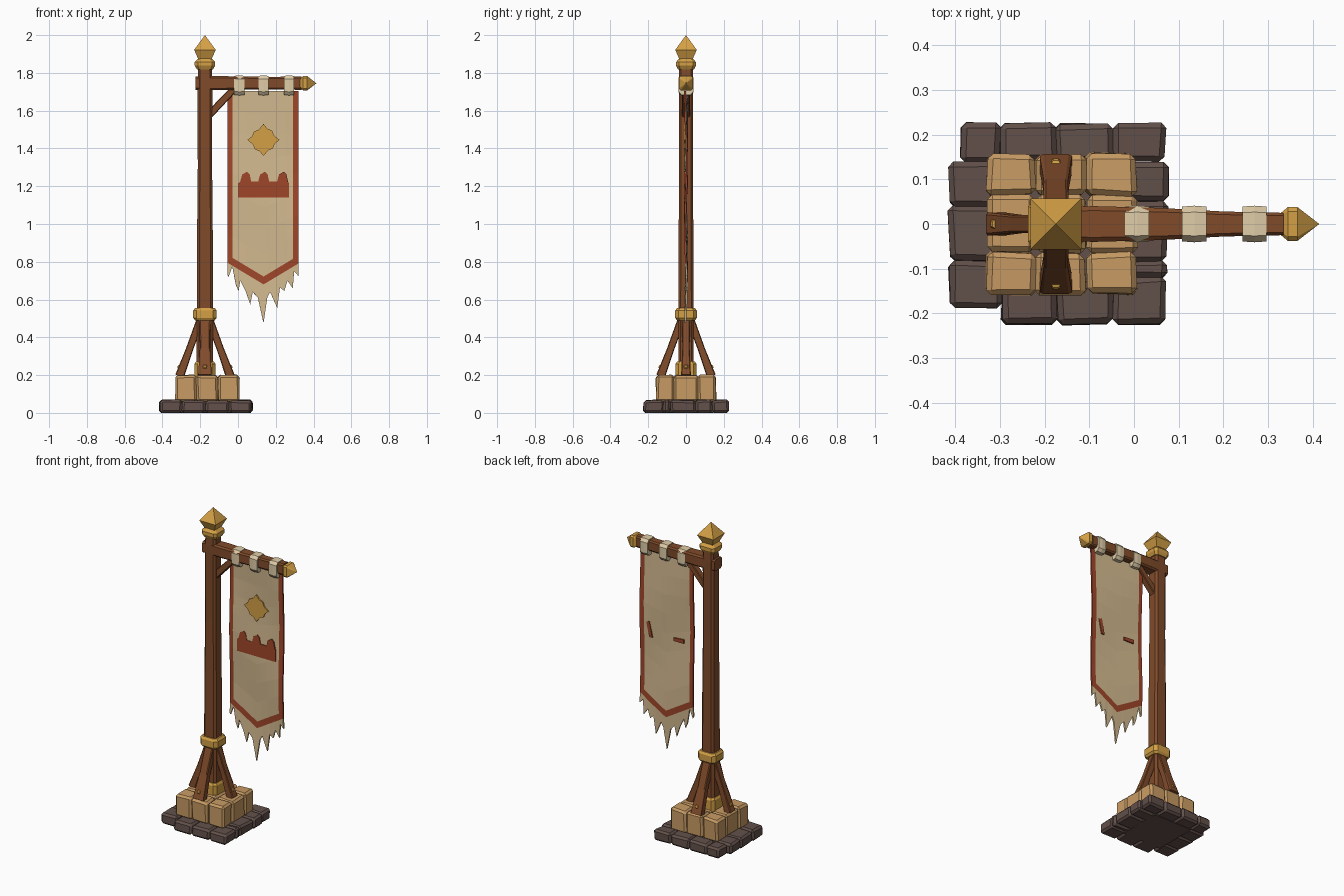
import bpy, bmesh, math, random
from mathutils import Vector

random.seed(4)
if "Cube" in bpy.data.objects:
    bpy.data.objects.remove(bpy.data.objects["Cube"])


def material(name, srgb):
    lin = [((c / 255 + 0.055) / 1.055) ** 2.4 for c in srgb] + [1]
    m = bpy.data.materials.new(name)
    m.use_nodes = True
    m.diffuse_color = lin
    m.node_tree.nodes["Principled BSDF"].inputs["Base Color"].default_value = lin
    return m


WOOD = material("brown wood", (128, 75, 42))
GOLD = material("gold", (212, 160, 70))
SAND = material("sandstone", (200, 155, 100))
SLATE = material("dark stone", (98, 80, 74))
CLOTH = material("cream cloth", (212, 186, 144))
WRAP = material("pale wrap", (224, 205, 168))
RED = material("rust red", (160, 70, 42))


def finish(name, bm, *mats):
    bmesh.ops.recalc_face_normals(bm, faces=bm.faces)
    me = bpy.data.meshes.new(name)
    bm.to_mesh(me)
    bm.free()
    ob = bpy.data.objects.new(name, me)
    bpy.context.collection.objects.link(ob)
    for m in mats:
        me.materials.append(m)
    return ob


def loft(name, mat, origin, axis, side, rings, chamfer=0.3):
    """Chamfered square section swept along axis; rings are (distance, half side, half across)."""
    bm = bmesh.new()
    o, w, u = Vector(origin), Vector(axis).normalized(), Vector(side)
    v = w.cross(u)
    k = 1 - chamfer
    shape = [(1, k), (k, 1), (-k, 1), (-1, k), (-1, -k), (-k, -1), (k, -1), (1, -k)]
    if chamfer == 0:
        shape = shape[::2]
        shape = [(1, 1), (-1, 1), (-1, -1), (1, -1)]
    loops = [[bm.verts.new(o + w * t + u * a * p + v * b * q) for p, q in shape]
             for t, a, b in rings]
    n = len(shape)
    for r, s in zip(loops, loops[1:]):
        for i in range(n):
            bm.faces.new((r[i], r[(i + 1) % n], s[(i + 1) % n], s[i]))
    bm.faces.new(loops[0])
    bm.faces.new(loops[-1])
    bmesh.ops.remove_doubles(bm, verts=bm.verts, dist=0.0005)
    return finish(name, bm, mat)


def block(name, mat, x0, x1, y0, y1, z0, z1, bevel=0.012, jitter=0.004):
    bm = bmesh.new()
    bmesh.ops.create_cube(bm, size=1)
    for v in bm.verts:
        c = v.co
        top = c.z > 0
        v.co = ((x1 if c.x > 0 else x0) + random.uniform(-jitter, jitter),
                (y1 if c.y > 0 else y0) + random.uniform(-jitter, jitter),
                z1 + random.uniform(-jitter, jitter) if top else z0)
    bmesh.ops.bevel(bm, geom=bm.edges[:], offset=bevel, segments=1, affect='EDGES')
    return finish(name, bm, mat)


X, Y, Z = (1, 0, 0), (0, 1, 0), (0, 0, 1)
PX = -0.175

# Dark paving slabs around the edge, with a core under the plinth
rows = {"back": (0.14, 0.225, (-0.388, -0.30, -0.175, -0.045, 0.07)),
        "front": (-0.225, -0.12, (-0.297, -0.172, -0.045, 0.072))}
for label, (y0, y1, xs) in rows.items():
    for i, (a, b) in enumerate(zip(xs, xs[1:])):
        block(f"{label}_slab_{i}", SLATE, a, b, y0, y1, 0, 0.068)
columns = {"right": (-0.415, -0.297, (-0.19, -0.083, 0.038, 0.138)),
           "left": (-0.045, 0.075, (-0.12, -0.083, 0.05, 0.14))}
for label, (x0, x1, ys) in columns.items():
    for i, (a, b) in enumerate(zip(ys, ys[1:])):
        block(f"{label}_slab_{i}", SLATE, x0, x1, a, b, 0, 0.068)
block("slab_core", SLATE, -0.31, -0.03, -0.14, 0.15, 0, 0.06, 0.005, 0)

# Sandstone plinth, three by three
xs, ys = (-0.33, -0.222, -0.108, 0.006), (-0.158, -0.064, 0.064, 0.158)
for i in range(3):
    for j in range(3):
        block(f"plinth_block_{i}_{j}", SAND, xs[i], xs[i + 1], ys[j], ys[j + 1], 0.06, 0.2)

# Post and its gold fittings
loft("post", WOOD, (PX, 0, 0), Z, X,
     [(0.18, 0.044, 0.041), (0.9, 0.042, 0.039), (1.3, 0.038, 0.037),
      (1.76, 0.039, 0.038), (1.84, 0.035, 0.035)])
loft("post_collar", GOLD, (PX, 0, 0), Z, X,
     [(0.49, 0.052, 0.048), (0.503, 0.062, 0.057), (0.542, 0.062, 0.057), (0.555, 0.052, 0.048)])
loft("post_foot_ring", GOLD, (PX, 0, 0), Z, X,
     [(0.19, 0.055, 0.055), (0.26, 0.055, 0.055), (0.272, 0.047, 0.047)])
loft("finial_ring", GOLD, (PX, 0, 0), Z, X,
     [(1.818, 0.042, 0.042), (1.838, 0.054, 0.052), (1.858, 0.054, 0.052), (1.876, 0.036, 0.036)])
loft("finial", GOLD, (PX, 0, 0), Z, X,
     [(1.87, 0.034, 0.034), (1.922, 0.057, 0.057), (2.0, 0, 0)], 0)

# Four splayed struts with gold studs at their feet
for i, name in enumerate(("left", "back", "right", "front")):
    d = Vector((round(math.cos(i * math.pi / 2)), round(math.sin(i * math.pi / 2)), 0))
    side = Vector((-d.y, d.x, 0))
    wide = 0.026 if i % 2 == 0 else 0.036
    foot = Vector((PX, 0, 0.195)) + d * 0.134
    top = Vector((PX, 0, 0.5)) + d * 0.022
    loft(f"{name}_strut", WOOD, foot, top - foot, side,
         [(0, wide, 0.024), (0.15, wide * 0.75, 0.019), ((top - foot).length, wide * 0.8, 0.02)], 0.2)
    stud = foot + (top - foot) * 0.15 + d * 0.012
    loft(f"{name}_strut_stud", GOLD, stud, d + Vector((0, 0, 0.35)), side,
         [(0, 0.018, 0.018), (0.016, 0.006, 0.006)], 0)

# Cross arm, its brace and its pointed end
loft("cross_arm", WOOD, (0, 0, 1.746), X, Y,
     [(-0.226, 0.036, 0.036), (-0.09, 0.04, 0.037), (0.06, 0.036, 0.034),
      (0.2, 0.028, 0.033), (0.335, 0.025, 0.036)], 0.25)
loft("arm_brace", WOOD, (-0.155, 0, 1.575), (1, 0, 1.05), Y,
     [(0, 0.02, 0.02), (0.2, 0.02, 0.018)], 0.2)
loft("arm_tip", GOLD, (0, 0, 1.745), X, Y,
     [(0.328, 0.024, 0.024), (0.345, 0.038, 0.038), (0.366, 0.038, 0.038), (0.415, 0, 0)], 0.25)

# Cloth wraps holding the banner
for i, x in enumerate((0.007, 0.135, 0.27)):
    loft(f"banner_wrap_{i}", WRAP, (x, 0, 1.734), X, Y,
         [(-0.027, 0.039, 0.05), (0, 0.041, 0.053), (0.027, 0.039, 0.05)], 0.35)

# Banner: red hem on both sides and along the pointed bottom, torn fringe below
LEFT, RIGHT, MID = -0.055, 0.32, 0.135


def wave(x, z):
    return 0.005 * math.sin(9 * z + 7 * x)


def hem(x):
    return 0.68 + 0.6 * abs(x - MID)


fringe = [(LEFT, 0.73), (-0.05, 0.72), (-0.03, 0.775), (-0.012, 0.68), (0.003, 0.645),
          (0.012, 0.70), (0.04, 0.645), (0.065, 0.575), (0.078, 0.64), (0.105, 0.61),
          (MID, 0.475), (0.155, 0.61), (0.17, 0.64), (0.208, 0.555), (0.222, 0.665),
          (0.245, 0.645), (0.262, 0.70), (0.29, 0.66), (0.297, 0.75), (RIGHT, 0.725)]
bm = bmesh.new()
cols = []
for x, low in fringe:
    inner = hem(x) + 0.042
    zs = [1.705 + (inner - 1.705) * i / 8 for i in range(9)] + [hem(x), low]
    cols.append([bm.verts.new((x, wave(x, z), z)) for z in zs])
for i, (a, b) in enumerate(zip(cols, cols[1:])):
    border = fringe[i + 1][0] <= -0.03 or fringe[i][0] >= 0.29
    for j in range(len(a) - 1):
        f = bm.faces.new((a[j], a[j + 1], b[j + 1], b[j]))
        f.material_index = 1 if j == 8 or (border and j < 8) else 0
banner = finish("banner", bm, CLOTH, RED)
mod = banner.modifiers.new("thickness", 'SOLIDIFY')
mod.thickness, mod.offset = 0.01, 0


def plate(name, mat, points, y, depth=0.008):
    bm = bmesh.new()
    f = bm.faces.new([bm.verts.new((x, y, z)) for x, z in points])
    new = bmesh.ops.extrude_face_region(bm, geom=[f])["geom"]
    for v in new:
        if isinstance(v, bmesh.types.BMVert):
            v.co.y += depth
    return finish(name, bm, mat)


# Painted emblems: notched diamond and a three-peaked crown
arm = [(0.085, 0), (0.055, 0.025), (0.045, 0.05), (0.02, 0.06)]
diamond = []
for q in range(4):
    c, s = round(math.cos(q * math.pi / 2)), round(math.sin(q * math.pi / 2))
    diamond += [(MID + c * a - s * b, 1.445 + s * a + c * b) for a, b in arm]
plate("diamond_emblem", GOLD, diamond, -0.0115)
crown = [(0.0, 1.14), (0.27, 1.14), (0.27, 1.215)]
for cx in (0.235, MID, 0.04):
    crown += [(cx + dx, z) for dx, z in
              ((0.03, 1.225), (0.022, 1.262), (0.008, 1.277), (-0.018, 1.262), (-0.028, 1.225))]
crown += [(0.0, 1.215)]
plate("crown_emblem", RED, crown, -0.0115)

# Stray paint patches on the back
plate("back_patch_high", RED, [(0.23, 1.16), (0.25, 1.16), (0.272, 1.25), (0.25, 1.26)], 0.003)
plate("back_patch_low", RED, [(0.01, 1.18), (0.08, 1.18), (0.08, 1.2), (0.01, 1.205)], 0.003)
